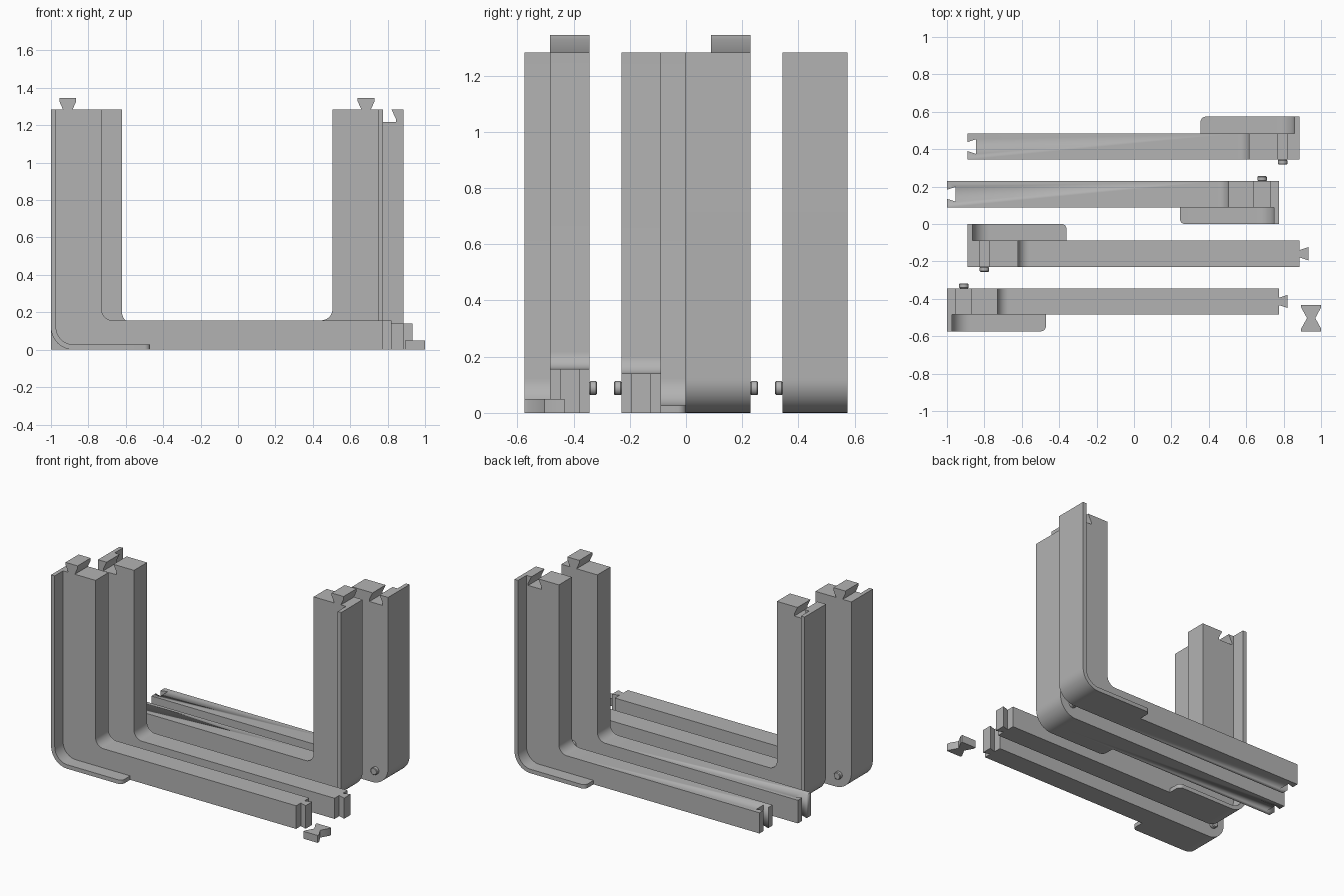
import bpy, bmesh, math
from mathutils import Vector

if "Cube" in bpy.data.objects:
    bpy.data.objects.remove(bpy.data.objects["Cube"])

grey = bpy.data.materials.new("plain grey")
grey.use_nodes = True
grey.diffuse_color = (0.45, 0.45, 0.45, 1)
grey.node_tree.nodes["Principled BSDF"].inputs["Base Color"].default_value = (0.45, 0.45, 0.45, 1)

LENGTH, HEIGHT, UPRIGHT = 1.775, 1.283, 0.27
BODY, DEPTH, LIP = 0.14, 0.23, 0.027
LIP_END, JOINT, PEG_Z = 0.53, 0.09, 0.088


def outline(points):
    """Polygon from (a, b) or (a, b, radius) corners, rounding those with a radius."""
    result = []
    for i, p in enumerate(points):
        corner = Vector(p[:2])
        if len(p) == 2:
            result.append(corner)
            continue
        r = p[2]
        d1 = (Vector(points[i - 1][:2]) - corner).normalized()
        d2 = (Vector(points[(i + 1) % len(points)][:2]) - corner).normalized()
        centre = corner + (d1 + d2) * r
        for k in range(13):
            t = math.radians(90 * k / 12)
            result.append(centre - d2 * r * math.cos(t) - d1 * r * math.sin(t))
    return result


def prism(name, points, low, high, place, round_edge=None):
    """Extrude an outline from low to high; place maps (a, b, depth) to the world."""
    bm = bmesh.new()
    pts = outline(points)
    ends = [[bm.verts.new((p.x, p.y, d)) for p in pts] for d in (low, high)]
    for ring in ends:
        bm.faces.new(ring)
    for i in range(len(pts)):
        j = (i + 1) % len(pts)
        bm.faces.new((ends[0][i], ends[0][j], ends[1][j], ends[1][i]))
    if round_edge:
        edges = [e for e in bm.edges if all(round_edge(v.co) for v in e.verts)]
        bmesh.ops.bevel(bm, geom=edges, offset=0.03, segments=8, profile=0.5, affect='EDGES')
    for v in bm.verts:
        v.co = place(*v.co)
    bmesh.ops.recalc_face_normals(bm, faces=bm.faces)
    mesh = bpy.data.meshes.new(name)
    bm.to_mesh(mesh)
    bm.free()
    obj = bpy.data.objects.new(name, mesh)
    bpy.context.collection.objects.link(obj)
    mesh.materials.append(grey)
    bpy.ops.object.select_all(action='DESELECT')
    obj.select_set(True)
    bpy.context.view_layer.objects.active = obj
    bpy.ops.object.shade_smooth_by_angle(angle=math.radians(30))
    return obj


def bracket(name, x0, sx, y0, sy, bar, top_tongue, end_tongue):
    """L bracket: u runs along the bar from the outer corner, w from peg face to lip."""
    def side(u, z, w):
        return Vector((x0 + sx * u, y0 + sy * w, z))

    def plan(u, w, z):
        return side(u, z, w)

    # Body with a dovetail tongue or socket in the top of the upright
    if top_tongue:
        half = [(0.025, HEIGHT), (0.045, HEIGHT + 0.045), (0.045, HEIGHT + 0.062)]
    else:
        half = [(0.026, HEIGHT), (0.05, HEIGHT - 0.05), (0.05, HEIGHT - 0.065)]
    joint = [(JOINT + a, z) for a, z in half] + [(JOINT - a, z) for a, z in reversed(half)]
    body = prism(name + "_body",
                 [(0, 0, 0.12), (LENGTH, 0), (LENGTH, bar), (UPRIGHT, bar, 0.06),
                  (UPRIGHT, HEIGHT)] + joint + [(0, HEIGHT)], 0, BODY, side)

    # Thin lip wrapping the outer corner
    prism(name + "_lip",
          [(0, 0, 0.12), (LIP_END, 0), (LIP_END, LIP), (LIP, LIP, 0.095),
           (LIP, HEIGHT), (0, HEIGHT)], BODY, DEPTH, side,
          lambda c: c.x > LIP_END - 0.001 and c.z > DEPTH - 0.001)

    # Dovetail at the free end of the bar
    mid = BODY / 2
    if end_tongue:
        prism(name + "_end_tongue",
              [(LENGTH, mid - 0.02), (LENGTH + 0.047, mid - 0.035),
               (LENGTH + 0.047, mid + 0.035), (LENGTH, mid + 0.02)], 0, bar, plan)
    else:
        inner = LENGTH - 0.045
        cutter = prism(name + "_slot_cutter",
                       [(LENGTH + 0.02, mid - 0.018), (inner, mid - 0.039),
                        (inner, mid + 0.039), (LENGTH + 0.02, mid + 0.018)],
                       -0.1, bar + 0.1, plan)
        cutter.hide_render = True
        cut = body.modifiers.new("slot", 'BOOLEAN')
        cut.operation, cut.solver, cut.object = 'DIFFERENCE', 'EXACT', cutter
        bpy.context.view_layer.objects.active = body
        bpy.ops.object.modifier_apply(modifier=cut.name)
        bpy.data.objects.remove(cutter)

    # Round peg on the plain side
    circle = [(JOINT + 0.025 * math.cos(k * math.pi / 12),
               PEG_Z + 0.025 * math.sin(k * math.pi / 12)) for k in range(24)]
    peg = prism(name + "_peg", circle, -0.027, 0, side)
    bevel = peg.modifiers.new("rim", 'BEVEL')
    bevel.width, bevel.segments = 0.004, 1


bracket("front_left_end", -1.0, 1, -0.344, -1, 0.157, True, True)
bracket("middle_left_end", -0.89, 1, -0.229, 1, 0.14, False, True)
bracket("middle_right_end", 0.775, -1, 0.229, -1, 0.157, True, False)
bracket("back_right_end", 0.885, -1, 0.344, 1, 0.14, False, False)

# Loose bow-tie key
quarter = [(0.053, -0.071), (0.053, -0.056), (0.022, 0.0), (0.053, 0.056), (0.053, 0.071)]
tie = quarter + [(-a, b) for a, b in reversed(quarter)]
prism("bow_tie_key", tie, 0, 0.05, lambda a, b, d: Vector((0.947 + a, -0.503 + b, d)))
